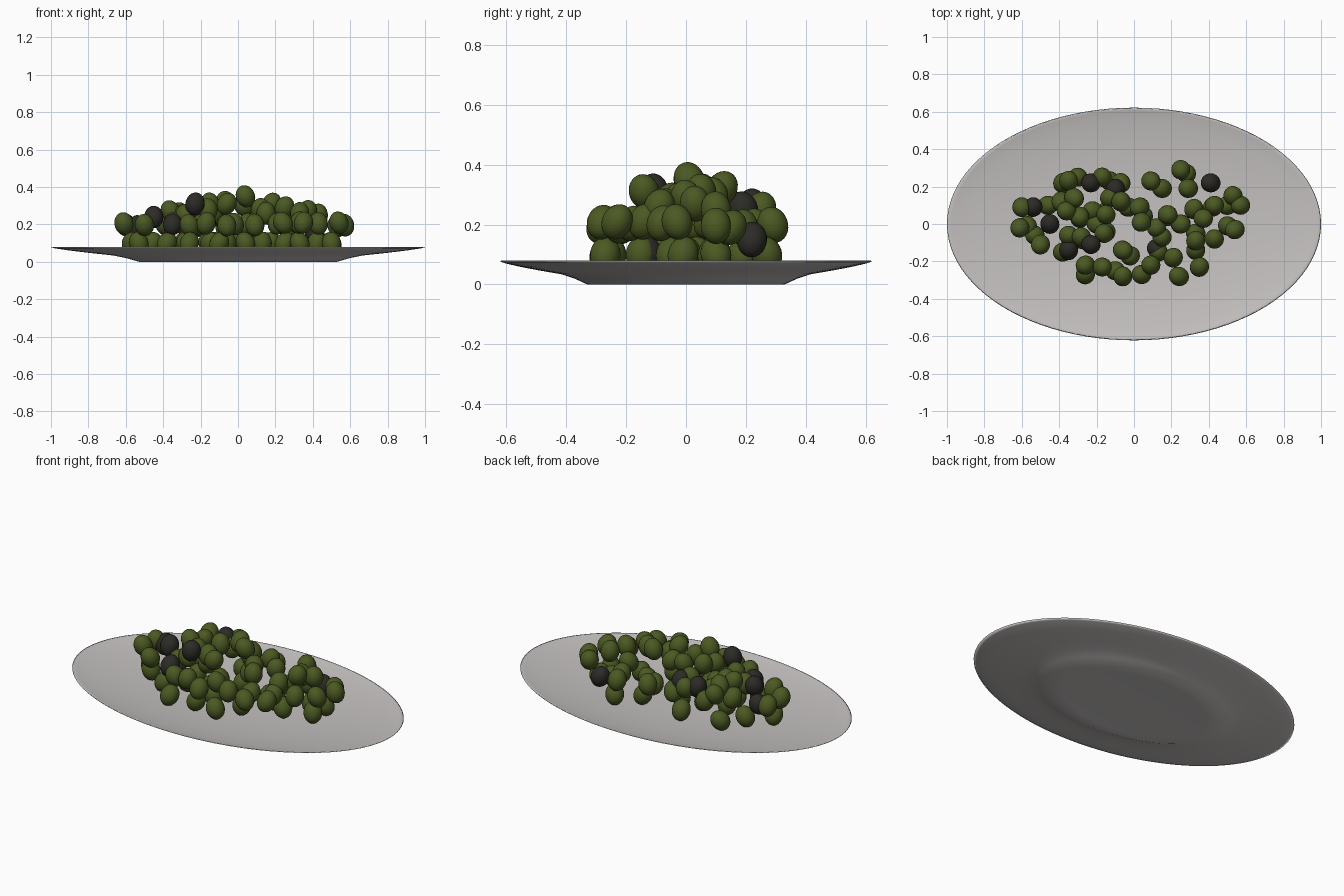
import bpy
import bmesh
import math
import random
from mathutils import Matrix, Euler, Vector

random.seed(4)
if "Cube" in bpy.data.objects:
    bpy.data.objects.remove(bpy.data.objects["Cube"], do_unlink=True)


def make_material(name, red, green, blue):
    colour = (red, green, blue, 1)
    material = bpy.data.materials.new(name)
    material.use_nodes = True
    material.diffuse_color = colour
    shader = material.node_tree.nodes["Principled BSDF"]
    shader.inputs["Base Color"].default_value = colour
    shader.inputs["Roughness"].default_value = 0.5
    return material


ceramic = make_material("pale grey ceramic", 0.56, 0.54, 0.53)
green_skin = make_material("olive green skin", 0.07, 0.1, 0.016)
black_skin = make_material("black olive skin", 0.025, 0.024, 0.02)


def finish_object(name, bm, material):
    bmesh.ops.recalc_face_normals(bm, faces=bm.faces)
    mesh = bpy.data.meshes.new(name)
    bm.to_mesh(mesh)
    bm.free()
    mesh.materials.append(material)
    mesh.shade_smooth()
    obj = bpy.data.objects.new(name, mesh)
    bpy.context.collection.objects.link(obj)
    return obj


# Oval platter: underside, rim and shallow bowl turned as one profile
def build_platter(profile, depth_ratio, segments):
    bm = bmesh.new()
    rings = []
    for radius, height in profile:
        ring = []
        for step in range(segments):
            angle = math.tau * step / segments
            x, y = radius * math.cos(angle), radius * math.sin(angle)
            ring.append(bm.verts.new((x, y * depth_ratio, height)))
        rings.append(ring)
    for lower, upper in zip(rings, rings[1:]):
        for i in range(segments):
            j = (i + 1) % segments
            bm.faces.new((lower[i], lower[j], upper[j], upper[i]))
    bm.faces.new(rings[0])
    bm.faces.new(rings[-1])
    return finish_object("oval_platter", bm, ceramic)


build_platter([(0.3, 0.004), (0.45, 0.001), (0.53, 0), (0.6, 0.02), (0.67, 0.034),
               (0.8, 0.048), (0.9, 0.06), (0.98, 0.072), (1, 0.078), (0.992, 0.08),
               (0.975, 0.077), (0.88, 0.065), (0.7, 0.05), (0.5, 0.038), (0.25, 0.032)],
              0.622, 96)


# One olive: an egg shape, tilted at random
def add_olive(bm, x, y, z):
    tilt = Euler((random.uniform(-0.5, 0.5), random.uniform(-0.5, 0.5),
                  random.uniform(0, math.pi)))
    place = Matrix.Translation(Vector((x, y, z))) @ tilt.to_matrix().to_4x4()
    stretch = Matrix.Diagonal((0.051, 0.051, 0.061, 1))
    bmesh.ops.create_uvsphere(bm, u_segments=20, v_segments=14, radius=1,
                              matrix=place @ stretch)


def build_olives(name, places, material):
    bm = bmesh.new()
    for x, y, z in places:
        add_olive(bm, x / 100, y / 100, z / 100)
    return finish_object(name, bm, material)


# Pile of olives in three layers, in hundredths of a unit
top_layer = [(4, 1, 35), (3, 9, 30), (-7, 12, 32), (-15, 5, 31), (-36, 7, 27),
             (-35, 23, 25), (-29, 4, 25), (-16, -5, 28), (-6, -14, 31), (12, -2, 28),
             (18, 5, 31), (25, 0, 29), (33, -9, 26), (37, 3, 27), (43, 10, 25),
             (-13, 14, 26), (-28, -7, 25), (15, -7, 26), (-32, 14, 26), (-17, 25, 25)]
middle_layer = [(-60, 9), (-61, -2), (-50, -11), (-39, 12), (-30, 25), (-7, 22),
                (-22, 7), (-26, -22), (-17, -23), (-2, -17), (-6, -28), (9, -22),
                (9, 23), (25, 29), (29, 19), (21, -18), (24, -28), (35, -23),
                (43, -8), (54, -3), (53, 15), (57, 10), (33, -14), (-35, -6),
                (-20, 0), (32, 8), (5, 4)]
bottom_layer = [(-57, -1), (-53, -6), (-46, 10), (-38, 22), (-38, -15), (-26, -27),
                (-10, -25), (4, -27), (13, -15), (15, 19), (28, 27), (50, -1),
                (50, 10), (33, -5), (18, 4), (-3, 9), (-16, 6), (-29, 3),
                (25, 0), (-13, 23), (42, 9), (-28, -8), (-6, -14), (-15, -4)]
build_olives("top_green_olives", top_layer, green_skin)
build_olives("middle_green_olives",
             [(x, y, 20 + random.uniform(-1, 1)) for x, y in middle_layer], green_skin)
build_olives("bottom_green_olives", [(x, y, 10) for x, y in bottom_layer], green_skin)

# Black olives scattered through the pile
build_olives("black_olives",
             [(-23, 22, 26), (-10, 19, 25), (-45, 0, 24), (-35, -14, 20), (-23, -11, 31),
              (-54, 9, 19), (41, 22, 15), (12, -13, 10)], black_skin)
